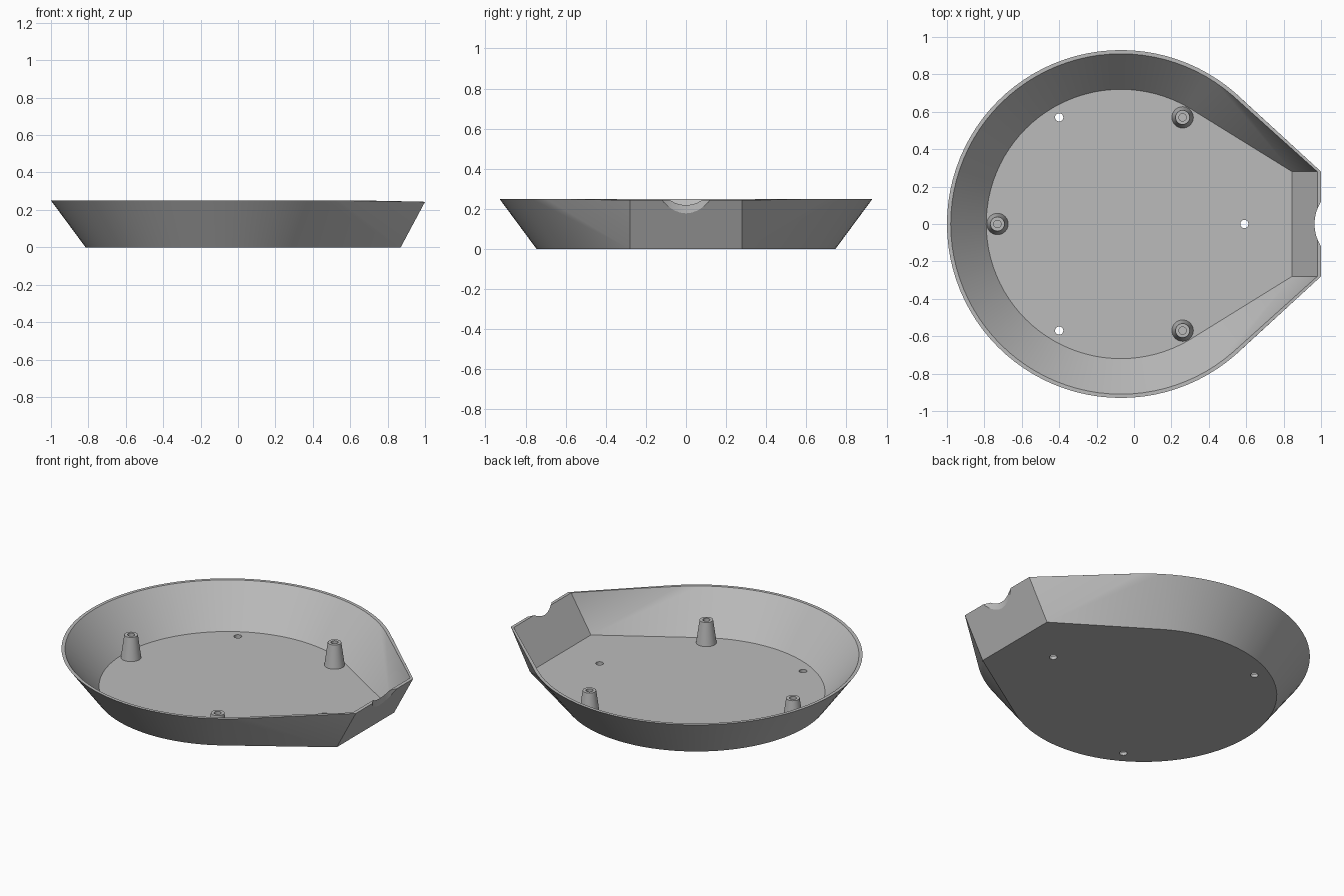
import bpy, bmesh, math
from mathutils import Vector

cube = bpy.data.objects.get("Cube")
if cube:
    bpy.data.objects.remove(cube, do_unlink=True)

grey = bpy.data.materials.new("light_grey")
grey.use_nodes = True
grey.diffuse_color = (0.5, 0.5, 0.5, 1)
grey.node_tree.nodes["Principled BSDF"].inputs["Base Color"].default_value = (0.5, 0.5, 0.5, 1)

CX = -0.07       # centre of the round part
SPOUT = 0.28     # half width of the flat end
HEIGHT = 0.25
FLOOR = 0.02


def make_object(name, bm):
    bmesh.ops.recalc_face_normals(bm, faces=bm.faces[:])
    mesh = bpy.data.meshes.new(name)
    bm.to_mesh(mesh)
    bm.free()
    mesh.materials.append(grey)
    obj = bpy.data.objects.new(name, mesh)
    bpy.context.collection.objects.link(obj)
    return obj


def outline(radius, end_x, z, end_z, count=96):
    """Teardrop outline: a circle plus the two corners of the flat end."""
    pts = [Vector((CX + radius * math.cos(a), radius * math.sin(a), z))
           for a in (math.tau * i / count for i in range(count))]
    return pts + [Vector((end_x, s * SPOUT, end_z)) for s in (-1, 1)]


def hull(name, outlines):
    bm = bmesh.new()
    for pts in outlines:
        for p in pts:
            bm.verts.new(p)
    res = bmesh.ops.convex_hull(bm, input=bm.verts[:])
    loose = {g for g in res["geom_interior"] + res["geom_unused"]
             if isinstance(g, bmesh.types.BMVert)}
    bmesh.ops.delete(bm, geom=list(loose), context="VERTS")
    bmesh.ops.dissolve_limit(bm, angle_limit=0.001, verts=bm.verts[:], edges=bm.edges[:])
    return make_object(name, bm)


def cylinder(name, x, y, radius, z0, z1, sides):
    bm = bmesh.new()
    bmesh.ops.create_cone(bm, cap_ends=True, segments=sides, radius1=radius,
                          radius2=radius, depth=z1 - z0)
    bmesh.ops.translate(bm, verts=bm.verts[:], vec=(x, y, (z0 + z1) / 2))
    return make_object(name, bm)


def smooth(obj):
    bpy.ops.object.select_all(action="DESELECT")
    obj.select_set(True)
    bpy.context.view_layer.objects.active = obj
    bpy.ops.object.shade_smooth_by_angle(angle=math.radians(25))


# Flared tray body and the cavity that hollows it
tray = hull("tray", [outline(0.745, 0.87, 0, 0),
                     outline(0.93, 1.0, HEIGHT, HEIGHT - 0.007)])
cutters = [hull("cavity_cutter", [outline(0.72, 0.845, FLOOR, FLOOR),
                                  outline(0.91, 0.98, HEIGHT, HEIGHT - 0.007),
                                  outline(0.91, 0.98, 0.4, 0.4)])]

# Pouring notch in the flat end, and drain holes between the posts
cutters.append(cylinder("notch_cutter", 1.188, 0, 0.223, 0.1, 0.4, 48))
for x, y in ((-0.4, 0.57), (-0.4, -0.57), (0.59, 0)):
    cutters.append(cylinder("drain_cutter", x, y, 0.022, -0.1, 0.1, 24))

for cutter in cutters:
    mod = tray.modifiers.new(cutter.name, "BOOLEAN")
    mod.operation = "DIFFERENCE"
    mod.solver = "EXACT"
    mod.object = cutter
bpy.context.view_layer.objects.active = tray
for mod in tray.modifiers[:]:
    bpy.ops.object.modifier_apply(modifier=mod.name)
for cutter in cutters:
    bpy.data.objects.remove(cutter, do_unlink=True)
smooth(tray)

# Tapered support posts with a blind hole in the top
profile = [(0.058, 0.015), (0.038, 0.16), (0.02, 0.16), (0.02, 0.08), (0, 0.08)]
for name, x, y in (("left_back_post", 0.26, 0.57), ("left_front_post", 0.26, -0.57),
                   ("right_post", -0.73, 0)):
    bm = bmesh.new()
    verts = [bm.verts.new((r, 0, z)) for r, z in profile]
    edges = [bm.edges.new(pair) for pair in zip(verts, verts[1:])]
    bmesh.ops.spin(bm, geom=verts + edges, cent=(0, 0, 0), axis=(0, 0, 1),
                   angle=math.tau, steps=32, use_duplicate=False)
    bmesh.ops.remove_doubles(bm, verts=bm.verts[:], dist=0.0005)
    bmesh.ops.translate(bm, verts=bm.verts[:], vec=(x, y, 0))
    smooth(make_object(name, bm))
